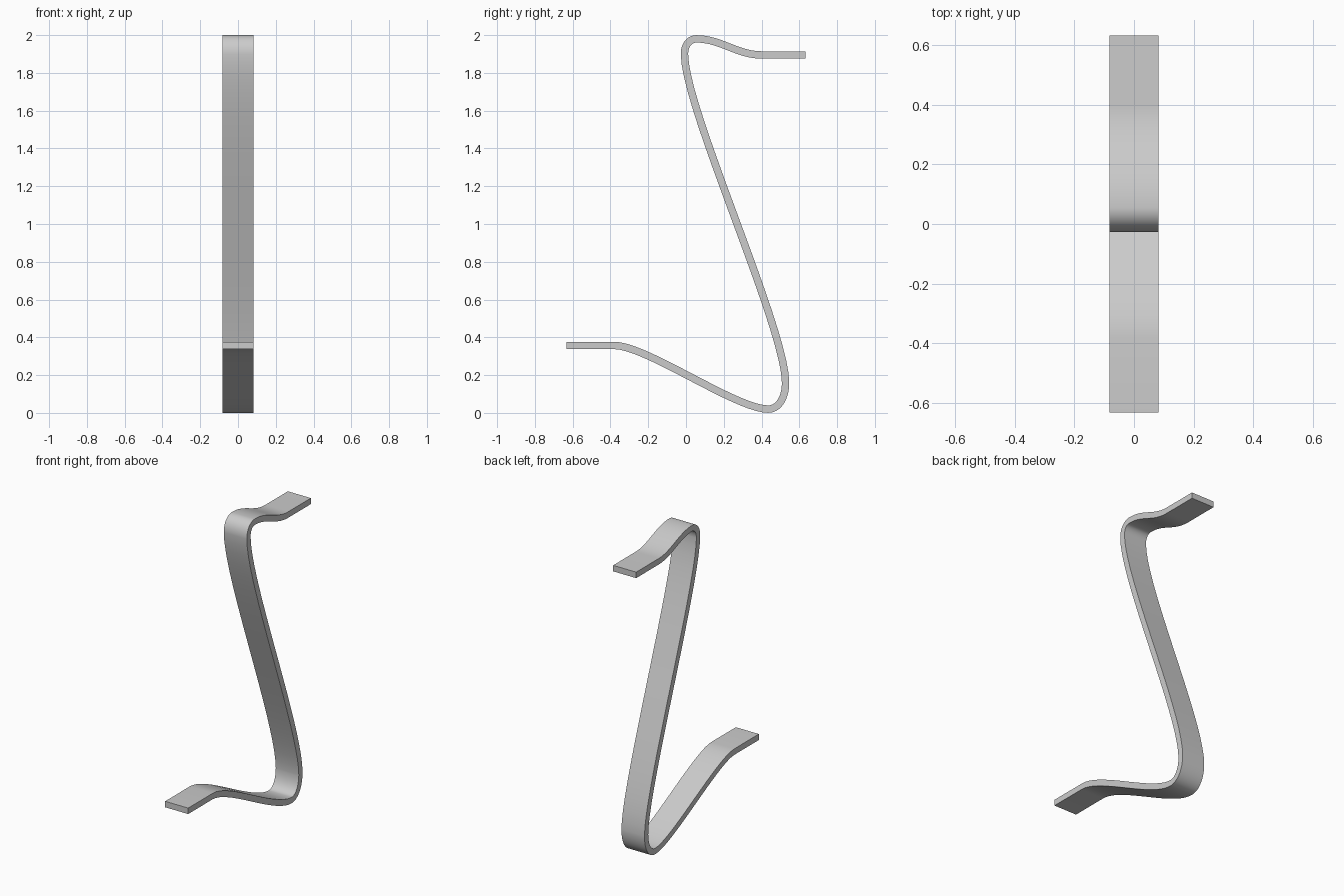
import bpy
import bmesh
from mathutils import Vector
from mathutils.geometry import interpolate_bezier

WIDTH = 0.166
THICK = 0.039
STEPS = 20

cube = bpy.data.objects.get("Cube")
if cube:
    bpy.data.objects.remove(cube, do_unlink=True)

# Plain grey metal
metal = bpy.data.materials.new("grey_metal")
metal.use_nodes = True
grey = (0.6, 0.6, 0.6, 1.0)
metal.diffuse_color = grey
metal.node_tree.nodes["Principled BSDF"].inputs["Base Color"].default_value = grey

# Centre line knots: (y, z), tangent direction, handle length in, handle length out
knots = [
    ((-0.38, 0.357), (1, 0), 0, 0.17),
    ((0.435, 0.02), (1, 0), 0.17, 0.055),
    ((0.527, 0.16), (0, 1), 0.08, 0.29),
    ((-0.008, 1.9), (0, 1), 0.29, 0.05),
    ((0.055, 1.98), (1, 0), 0.035, 0.13),
    ((0.4, 1.895), (1, 0), 0.13, 0),
]

# Flat tab, bent length, flat tab
path = [Vector((-0.632, 0.357))]
for (p, d, _, out), (q, e, inn, _) in zip(knots, knots[1:]):
    p, d, q, e = map(Vector, (p, d, q, e))
    path += interpolate_bezier(p, p + d * out, q - e * inn, q, STEPS)[:-1]
path = [Vector((v[0], v[1])) for v in path]
path += [Vector(knots[-1][0]), Vector((0.632, 1.895))]

# Sweep a rectangular section along the centre line
bm = bmesh.new()
rings = []
last = len(path) - 1
for i, p in enumerate(path):
    t = (path[min(i + 1, last)] - path[max(i - 1, 0)]).normalized()
    n = Vector((-t.y, t.x)) * THICK / 2
    ring = []
    for sx, sn in ((-1, -1), (1, -1), (1, 1), (-1, 1)):
        c = p + n * sn
        ring.append(bm.verts.new((sx * WIDTH / 2, c.x, c.y)))
    rings.append(ring)
for a, b in zip(rings, rings[1:]):
    for k in range(4):
        m = (k + 1) % 4
        bm.faces.new((a[k], a[m], b[m], b[k]))
bm.faces.new(rings[0])
bm.faces.new(rings[-1])
bmesh.ops.recalc_face_normals(bm, faces=bm.faces)

mesh = bpy.data.meshes.new("bent_strip")
bm.to_mesh(mesh)
bm.free()
mesh.materials.append(metal)
strip = bpy.data.objects.new("bent_strip", mesh)
bpy.context.collection.objects.link(strip)

# Smooth bends with crisp long edges
bpy.ops.object.select_all(action="DESELECT")
strip.select_set(True)
bpy.context.view_layer.objects.active = strip
bpy.ops.object.shade_smooth_by_angle(angle=0.6)
